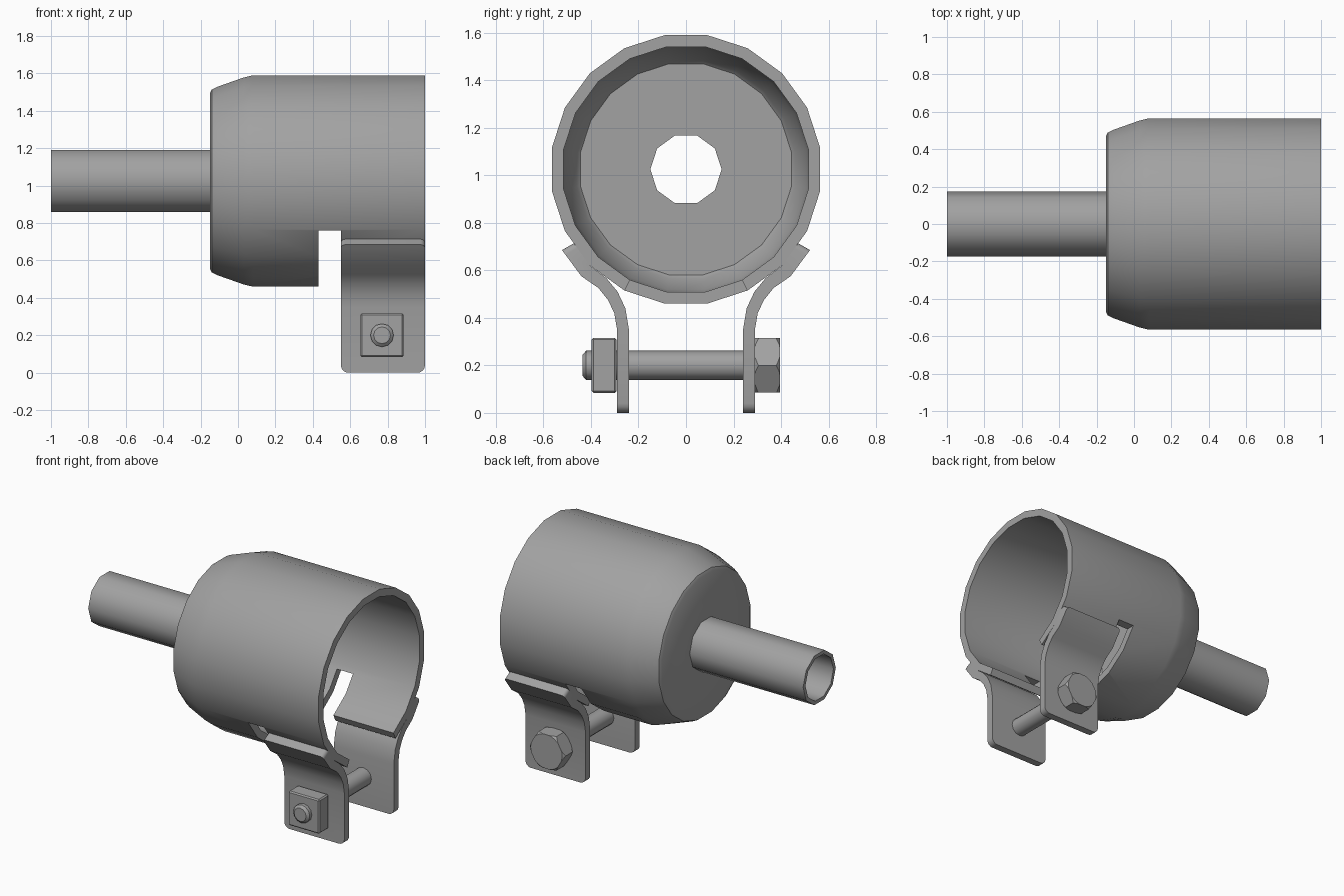
import bpy, bmesh
from math import cos, sin, pi, radians

cube = bpy.data.objects.get("Cube")
if cube:
    bpy.data.objects.remove(cube, do_unlink=True)

steel = bpy.data.materials.new("grey steel")
steel.use_nodes = True
grey = (0.36, 0.36, 0.36, 1)
steel.diffuse_color = grey
steel.node_tree.nodes["Principled BSDF"].inputs["Base Color"].default_value = grey

AXIS_Z = 1.025           # height of the cup and pipe axis
BOLT_X, BOLT_Z = 0.77, 0.2


def finish(bm, name):
    bmesh.ops.recalc_face_normals(bm, faces=bm.faces)
    mesh = bpy.data.meshes.new(name)
    bm.to_mesh(mesh)
    bm.free()
    mesh.materials.append(steel)
    obj = bpy.data.objects.new(name, mesh)
    bpy.context.collection.objects.link(obj)
    return obj


def lathe(name, profile, sides, axis, centre, phase=0, hollow=False):
    """Turn (distance along axis, radius) points around the x or y axis."""
    bm = bmesh.new()
    rings = []
    for t, r in profile:
        ring = []
        for i in range(sides):
            a = phase + 2 * pi * i / sides
            u, w = r * cos(a), r * sin(a)
            p = (t, centre[0] + u, centre[1] + w) if axis == "x" else (centre[0] + u, t, centre[1] + w)
            ring.append(bm.verts.new(p))
        rings.append(ring)
    pairs = list(zip(rings, rings[1:]))
    if hollow:
        pairs.append((rings[-1], rings[0]))
    else:
        bm.faces.new(rings[0])
        bm.faces.new(rings[-1])
    for a, b in pairs:
        for i in range(sides):
            j = (i + 1) % sides
            bm.faces.new((a[i], a[j], b[j], b[i]))
    return finish(bm, name)


def prism(name, outline, x0, x1, corner=0):
    """Extrude a (y, z) outline along x, optionally rounding the strip corners."""
    bm = bmesh.new()
    face = bm.faces.new([bm.verts.new((x0, y, z)) for y, z in outline])
    new = bmesh.ops.extrude_face_region(bm, geom=[face])["geom"]
    bmesh.ops.translate(bm, vec=(x1 - x0, 0, 0), verts=[v for v in new if isinstance(v, bmesh.types.BMVert)])
    if corner:
        ends = (outline[0], outline[-1]), (outline[len(outline) // 2 - 1], outline[len(outline) // 2])
        for (p, q), size in zip(ends, (corner * 0.6, corner)):
            mid = ((p[0] + q[0]) / 2, (p[1] + q[1]) / 2)
            edges = [e for e in bm.edges
                     if abs(e.verts[0].co.x - e.verts[1].co.x) < 1e-4
                     and abs(sum(v.co.y for v in e.verts) / 2 - mid[0]) < 1e-3
                     and abs(sum(v.co.z for v in e.verts) / 2 - mid[1]) < 1e-3]
            bmesh.ops.bevel(bm, geom=edges, offset=size, segments=4, profile=0.5, affect="EDGES")
    return finish(bm, name)


def boolean(obj, cutter, operation):
    cutter.hide_render = True
    mod = obj.modifiers.new("cut", "BOOLEAN")
    mod.operation, mod.solver, mod.object = operation, "EXACT", cutter
    bpy.context.view_layer.objects.active = obj
    bpy.ops.object.modifier_apply(modifier=mod.name)
    bpy.data.objects.remove(cutter, do_unlink=True)


def smooth(obj, degrees=30):
    bpy.ops.object.select_all(action="DESELECT")
    obj.select_set(True)
    bpy.context.view_layer.objects.active = obj
    bpy.ops.object.shade_smooth_by_angle(angle=radians(degrees))


# Cup with a tapered closed end and an open mouth
cup_profile = [(-0.15, 0.16), (-0.15, 0.475), (-0.14, 0.495), (-0.11, 0.51), (0.03, 0.56), (0.08, 0.572),
               (1, 0.572), (1, 0.522), (0.09, 0.522), (0.04, 0.512), (-0.085, 0.465), (-0.1, 0.45), (-0.1, 0.16)]
cup = lathe("cup", cup_profile, 20, "x", (0, AXIS_Z), pi / 20, hollow=True)

# Gap along the underside, then the cross slot behind the clamp
gap = prism("gap_cutter", [(0, AXIS_Z), (0.404, 0.225), (-0.404, 0.225)], 0.43, 1.1)
boolean(cup, gap, "DIFFERENCE")
slot = prism("slot_cutter", [(-0.8, 0.3), (0.8, 0.3), (0.8, 0.76), (-0.8, 0.76)], 0.43, 0.55)
boolean(cup, slot, "DIFFERENCE")
smooth(cup)

# Hollow pipe
pipe = lathe("pipe", [(-1, 0.15), (-1, 0.175), (-0.1, 0.175), (-0.1, 0.15)], 10, "x", (0, AXIS_Z), hollow=True)
smooth(pipe, 40)

# Pair of bent clamp tabs
inner = [(0.47, 0.715), (0.404, 0.62), (0.335, 0.567), (0.288, 0.51), (0.255, 0.44), (0.24, 0.35), (0.24, 0)]
outer = [(0.29, 0), (0.29, 0.35), (0.302, 0.42), (0.328, 0.475), (0.368, 0.525), (0.44, 0.575), (0.522, 0.685)]
for side, name in ((-1, "front_clamp_tab"), (1, "back_clamp_tab")):
    tab = prism(name, [(side * y, z) for y, z in inner + outer], 0.55, 1, corner=0.04)
    smooth(tab)

# Bolt shank with a chamfered tip
shank = lathe("bolt_shank", [(-0.435, 0.045), (-0.42, 0.062), (0.3, 0.062)], 12, "y", (BOLT_X, BOLT_Z))
smooth(shank, 35)

# Hexagonal bolt head with its corners turned off
head = lathe("bolt_head", [(0.29, 0.133), (0.395, 0.133)], 6, "y", (BOLT_X, BOLT_Z))
turning = lathe("head_cutter", [(0.28, 0.108), (0.312, 0.14), (0.373, 0.14), (0.405, 0.108)],
                24, "y", (BOLT_X, BOLT_Z), 0.05)
boolean(head, turning, "INTERSECT")
smooth(head)

# Square nut with eased edges
bm = bmesh.new()
bmesh.ops.create_cube(bm, size=1)
bmesh.ops.scale(bm, vec=(0.232, 0.105, 0.232), verts=bm.verts)
bmesh.ops.translate(bm, vec=(BOLT_X, -0.345, BOLT_Z), verts=bm.verts)
bmesh.ops.bevel(bm, geom=bm.edges[:], offset=0.008, segments=1, affect="EDGES")
finish(bm, "square_nut")
